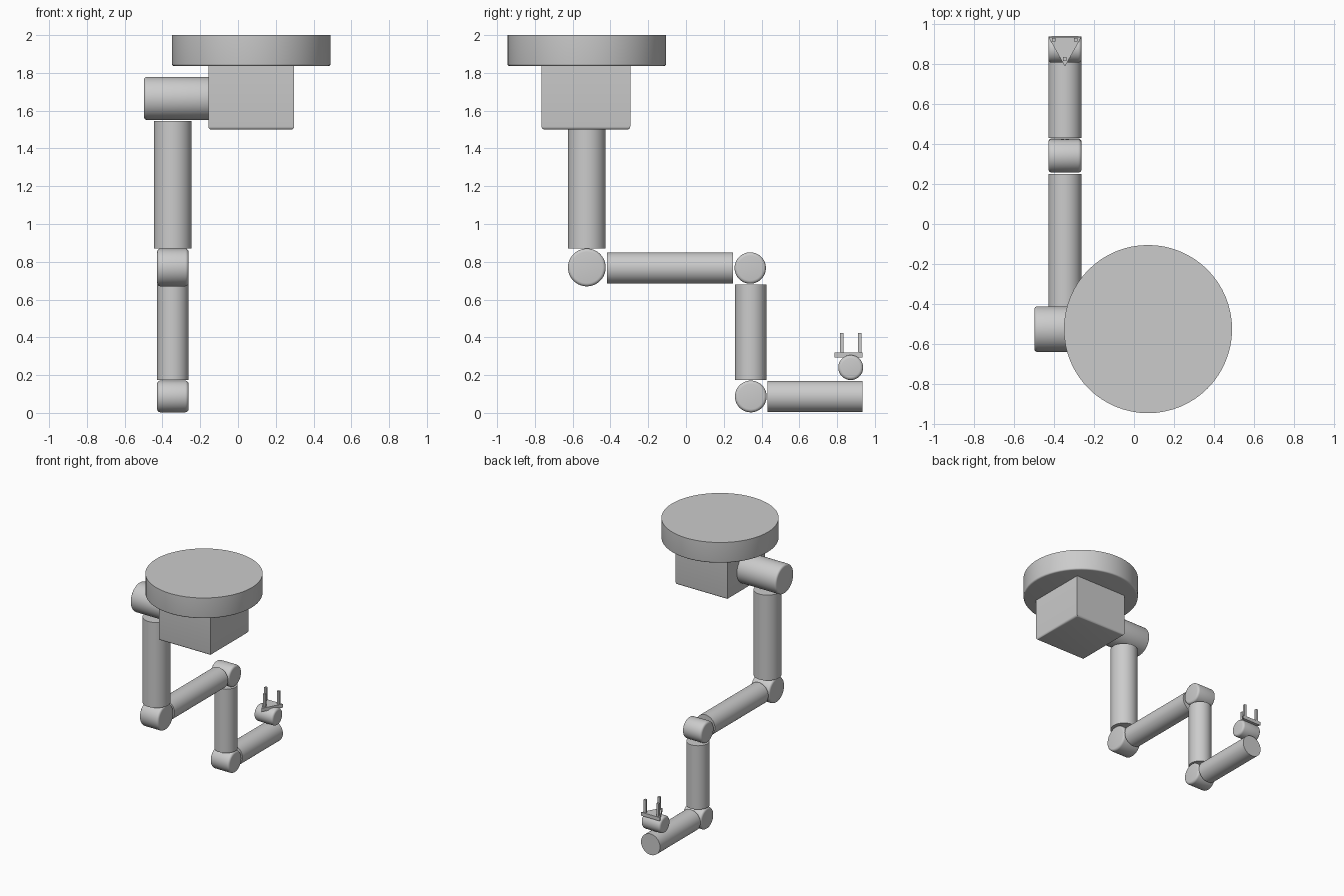
import bpy, bmesh, math
from mathutils import Matrix

cube = bpy.data.objects.get("Cube")
if cube:
    bpy.data.objects.remove(cube, do_unlink=True)

grey = bpy.data.materials.new("light_grey")
grey.use_nodes = True
colour = (0.6, 0.6, 0.6, 1)
grey.diffuse_color = colour
grey.node_tree.nodes["Principled BSDF"].inputs["Base Color"].default_value = colour

ARM_X = -0.345
BASE_Y = -0.525


def finish(name, bm, smooth=True):
    mesh = bpy.data.meshes.new(name)
    bm.to_mesh(mesh)
    bm.free()
    mesh.materials.append(grey)
    obj = bpy.data.objects.new(name, mesh)
    bpy.context.collection.objects.link(obj)
    if smooth:
        bpy.ops.object.select_all(action="DESELECT")
        obj.select_set(True)
        bpy.context.view_layer.objects.active = obj
        bpy.ops.object.shade_smooth_by_angle(angle=math.radians(35))
    return obj


def round_edges(bm, edges, width):
    bmesh.ops.bevel(bm, geom=edges, offset=width, segments=4,
                    profile=0.5, affect="EDGES")


def cylinder(name, axis, centre, radius, length, bevel=0.0, ends=(-1, 1)):
    """Cylinder along an axis, with the rims at the chosen ends rounded."""
    bm = bmesh.new()
    bmesh.ops.create_cone(bm, cap_ends=True, segments=64, radius1=radius,
                          radius2=radius, depth=length)
    if bevel:
        rims = [e for e in bm.edges
                if any(all(v.co.z * s > 0 for v in e.verts) for s in ends)]
        round_edges(bm, rims, bevel)
    turn = {"x": Matrix.Rotation(math.pi / 2, 4, "Y"),
            "y": Matrix.Rotation(-math.pi / 2, 4, "X"),
            "z": Matrix.Identity(4)}[axis]
    bm.transform(Matrix.Translation(centre) @ turn)
    return finish(name, bm)


def box(name, low, high, bevel=0.0):
    """Box between two corners, with the bottom edges rounded."""
    bm = bmesh.new()
    bmesh.ops.create_cube(bm, size=1)
    for v in bm.verts:
        v.co = [a + (b - a) * (c + 0.5) for a, b, c in zip(low, high, v.co)]
    if bevel:
        mid = (low[2] + high[2]) / 2
        round_edges(bm, [e for e in bm.edges
                         if all(v.co.z < mid for v in e.verts)], bevel)
    return finish(name, bm, bevel > 0)


# Ceiling mount and shoulder
cylinder("mounting_disc", "z", (0.07, BASE_Y, 1.918), 0.42, 0.164, 0.012, ends=(-1,))
box("shoulder_housing", (-0.157, -0.765, 1.5), (0.297, -0.295, 1.84), 0.016)
cylinder("shoulder_joint", "x", (-0.31, BASE_Y, 1.665), 0.114, 0.375, 0.015)

# Arm links
cylinder("upper_arm", "z", (ARM_X, BASE_Y, 1.208), 0.1, 0.675)
cylinder("forearm", "y", (ARM_X, -0.084, 0.767), 0.083, 0.668)
cylinder("lower_link", "z", (ARM_X, 0.343, 0.427), 0.083, 0.504)
cylinder("end_link", "y", (ARM_X, 0.683, 0.087), 0.083, 0.505)

# Rounded pivot joints between the links
for name, y, z, radius in (("elbow_joint", BASE_Y, 0.77, 0.1),
                           ("middle_joint", 0.34, 0.767, 0.083),
                           ("lower_joint", 0.343, 0.087, 0.084),
                           ("wrist_joint", 0.872, 0.24, 0.066)):
    cylinder(name, "x", (ARM_X, y, z), radius, 0.166, 0.017)

# Triangular gripper plate
bm = bmesh.new()
corners = [(ARM_X, 0.787), (ARM_X + 0.083, 0.935), (ARM_X - 0.083, 0.935)]
face = bm.faces.new([bm.verts.new((x, y, 0.292)) for x, y in corners])
top = bmesh.ops.extrude_face_region(bm, geom=[face])["geom"]
bmesh.ops.translate(bm, vec=(0, 0, 0.028),
                    verts=[g for g in top if isinstance(g, bmesh.types.BMVert)])
bmesh.ops.recalc_face_normals(bm, faces=bm.faces)
finish("gripper_plate", bm, False)

# Three gripper fingers, one near each corner
for name, x, y in (("front_finger", 0, 0.824), ("left_finger", 0.055, 0.92),
                   ("right_finger", -0.055, 0.92)):
    x += ARM_X
    box(name, (x - 0.009, y - 0.009, 0.315), (x + 0.009, y + 0.009, 0.422))
